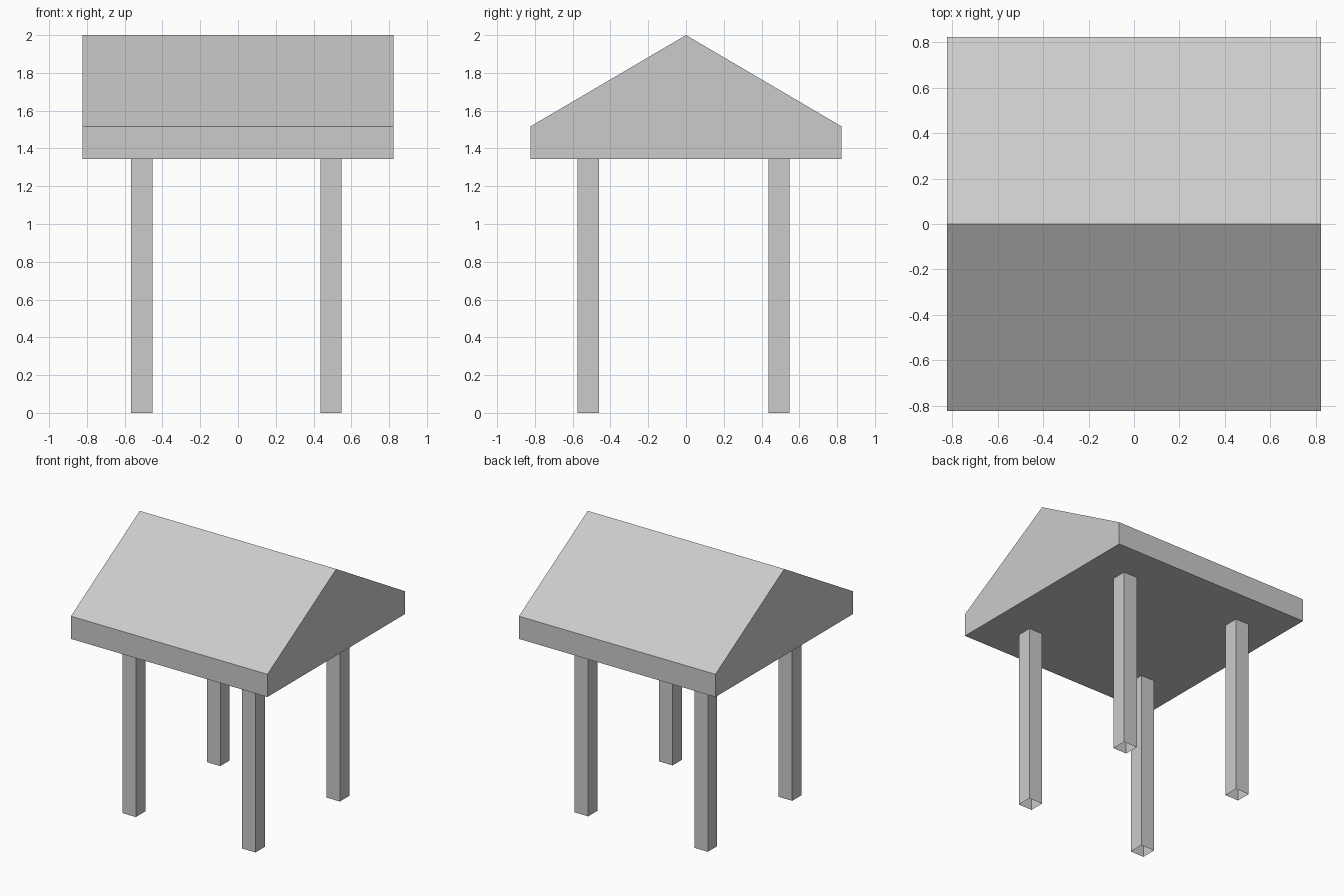
import bpy
import bmesh

cube = bpy.data.objects.get("Cube")
if cube:
    bpy.data.objects.remove(cube, do_unlink=True)

grey = bpy.data.materials.new("light_grey")
grey.use_nodes = True
grey.diffuse_color = (0.6, 0.6, 0.6, 1)
grey.node_tree.nodes["Principled BSDF"].inputs["Base Color"].default_value = (0.6, 0.6, 0.6, 1)

HALF = 0.823      # half width of the roof
EAVE_BOTTOM, EAVE_TOP, RIDGE = 1.345, 1.517, 2.0
LEG = 0.113       # leg thickness


def finish(bm, name):
    bmesh.ops.recalc_face_normals(bm, faces=bm.faces)
    mesh = bpy.data.meshes.new(name)
    bm.to_mesh(mesh)
    bm.free()
    mesh.materials.append(grey)
    obj = bpy.data.objects.new(name, mesh)
    bpy.context.collection.objects.link(obj)
    return obj


# Gabled roof: house-shaped profile extruded along x
bm = bmesh.new()
profile = [(-HALF, EAVE_BOTTOM), (HALF, EAVE_BOTTOM), (HALF, EAVE_TOP),
           (0, RIDGE), (-HALF, EAVE_TOP)]
gable = bm.faces.new([bm.verts.new((-HALF, y, z)) for y, z in profile])
result = bmesh.ops.extrude_face_region(bm, geom=[gable], use_keep_orig=True)
moved = [v for v in result["geom"] if isinstance(v, bmesh.types.BMVert)]
bmesh.ops.translate(bm, verts=moved, vec=(2 * HALF, 0, 0))
finish(bm, "roof")


# Four square legs, hollow and open at both ends
def leg(name, x, y):
    bm = bmesh.new()
    bmesh.ops.create_cube(bm, size=1)
    caps = [f for f in bm.faces if abs(f.normal.z) > 0.5]
    bmesh.ops.delete(bm, geom=caps, context="FACES_ONLY")
    bmesh.ops.scale(bm, verts=bm.verts, vec=(LEG, LEG, EAVE_BOTTOM))
    bmesh.ops.translate(bm, verts=bm.verts, vec=(x, y, EAVE_BOTTOM / 2))
    finish(bm, name)


for side, x in (("right", -0.51), ("left", 0.492)):
    for end, y in (("front", -0.518), ("back", 0.492)):
        leg(f"{end}_{side}_leg", x, y)
